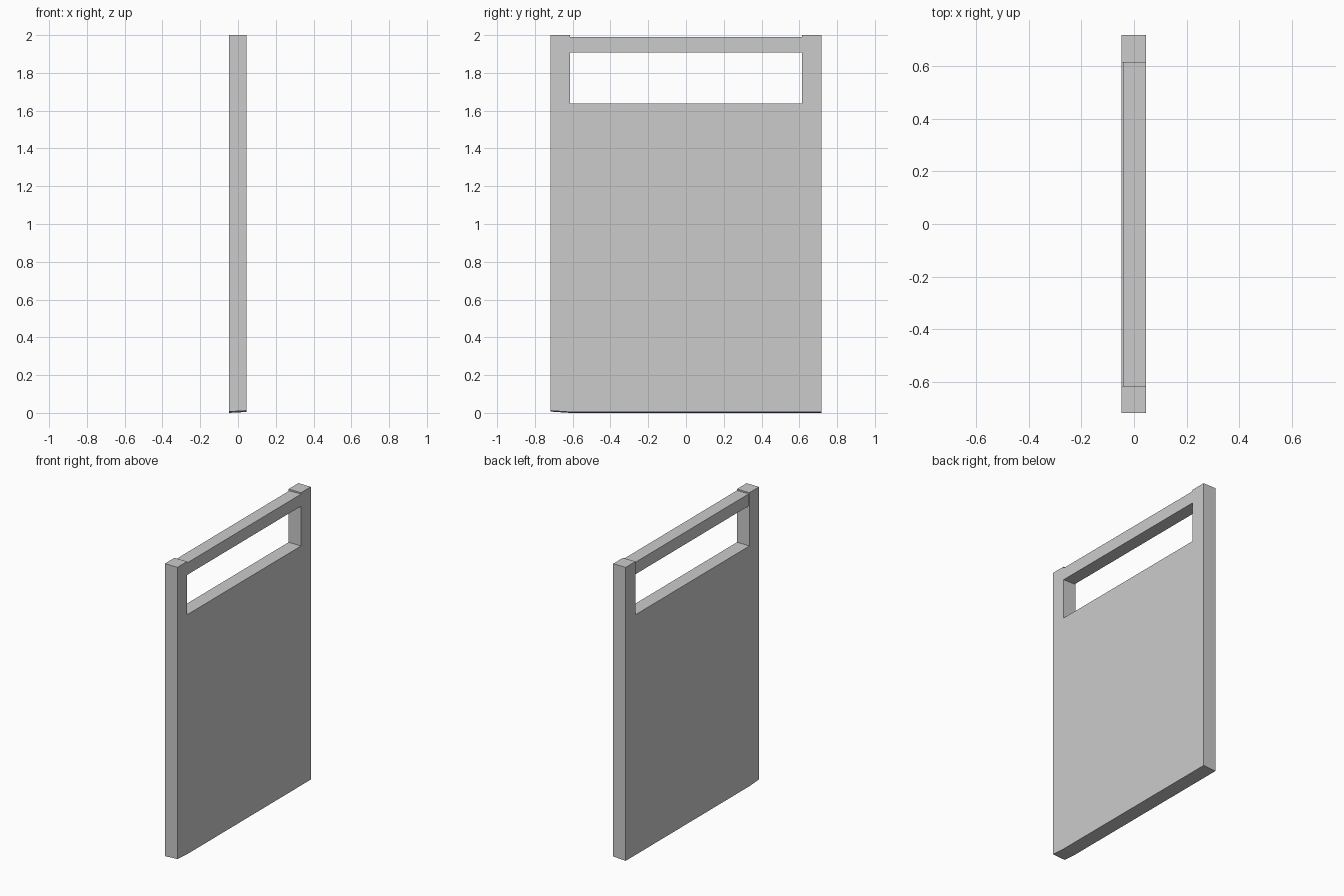
import bpy, bmesh

if "Cube" in bpy.data.objects:
    bpy.data.objects.remove(bpy.data.objects["Cube"])

X0, X1 = -0.048, 0.046           # panel faces
Y_IN0, Y_IN1 = -0.615, 0.613     # inner sides of the posts


def extrude_profile(name, profile, x0, x1):
    """Solid made from a (y, z) outline extruded along x."""
    bm = bmesh.new()
    face = bm.faces.new([bm.verts.new((x0, y, z)) for y, z in profile])
    ext = bmesh.ops.extrude_face_region(bm, geom=[face])
    moved = [v for v in ext["geom"] if isinstance(v, bmesh.types.BMVert)]
    bmesh.ops.translate(bm, verts=moved, vec=(x1 - x0, 0, 0))
    # underside tilts slightly towards the back face
    for v in bm.verts:
        if v.co.z < 0.1 and v.co.x < 0:
            v.co.z -= 0.005
    bmesh.ops.recalc_face_normals(bm, faces=bm.faces)
    mesh = bpy.data.meshes.new(name)
    bm.to_mesh(mesh)
    bm.free()
    obj = bpy.data.objects.new(name, mesh)
    bpy.context.collection.objects.link(obj)
    return obj


# Board with two posts rising at the sides, one bottom corner slightly raised
extrude_profile("board_with_posts", [
    (-0.718, 0.012), (Y_IN0, 0.005), (0.718, 0.005), (0.718, 2.0),
    (Y_IN1, 2.0), (Y_IN1, 1.637), (Y_IN0, 1.637), (Y_IN0, 2.0),
    (-0.718, 2.0)], X0, X1)

# Rail closing the top of the opening, a little lower and thinner than the posts
extrude_profile("top_rail", [
    (Y_IN0, 1.908), (Y_IN1, 1.908), (Y_IN1, 1.99), (Y_IN0, 1.99)],
    -0.042, X1)
